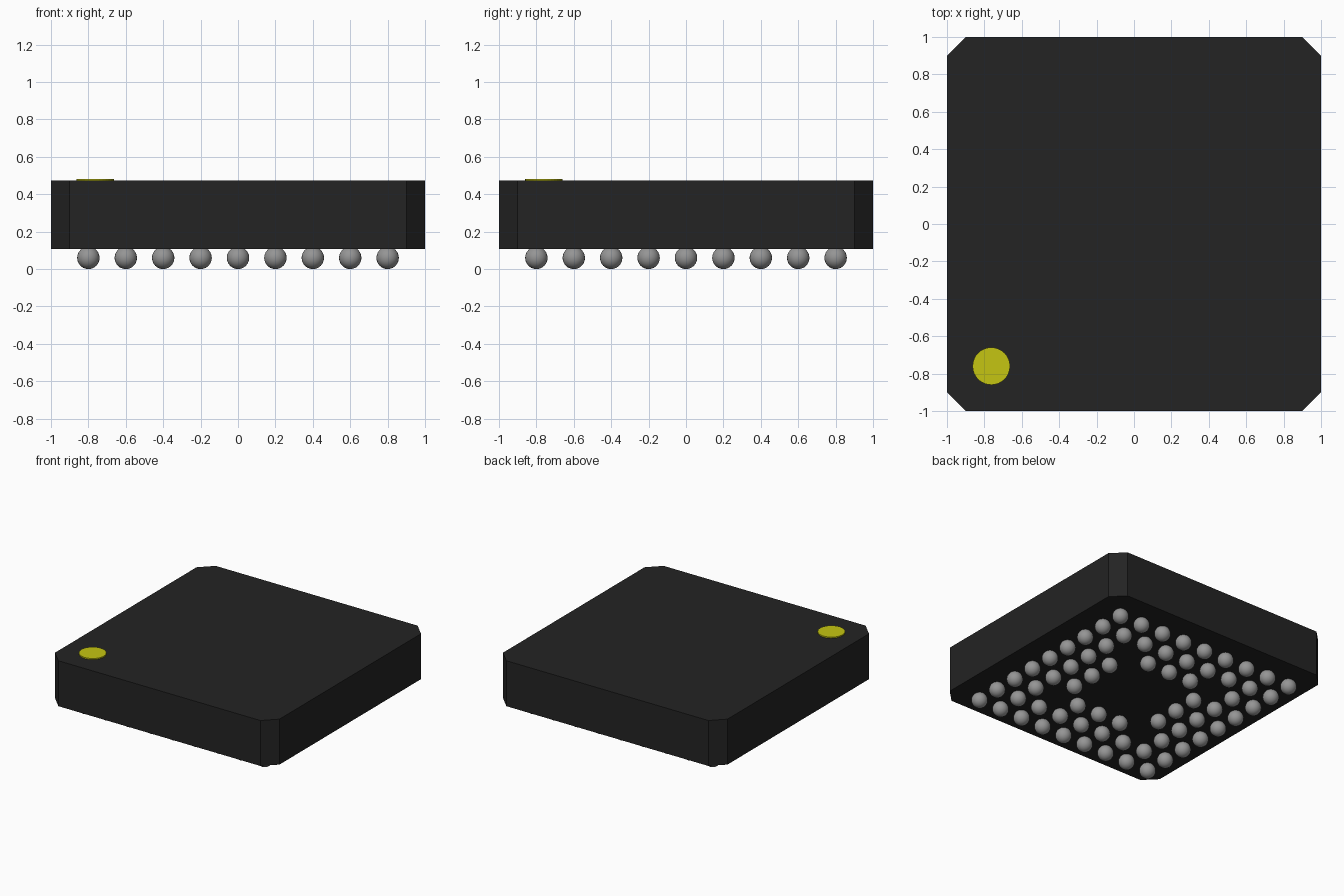
import bpy, bmesh, math

cube = bpy.data.objects.get("Cube")
if cube:
    bpy.data.objects.remove(cube)


def material(name, rgb):
    m = bpy.data.materials.new(name)
    m.use_nodes = True
    m.diffuse_color = (*rgb, 1)
    m.node_tree.nodes["Principled BSDF"].inputs["Base Color"].default_value = (*rgb, 1)
    return m


def add_object(name, mesh, mat=None, location=(0, 0, 0)):
    if mat:
        mesh.materials.append(mat)
    ob = bpy.data.objects.new(name, mesh)
    ob.location = location
    bpy.context.collection.objects.link(ob)
    return ob


def prism(name, outline, z0, z1, mat):
    """Extrude a flat outline from z0 up to z1."""
    bm = bmesh.new()
    face = bm.faces.new([bm.verts.new((x, y, z0)) for x, y in outline])
    ext = bmesh.ops.extrude_face_region(bm, geom=[face])
    top = [v for v in ext["geom"] if isinstance(v, bmesh.types.BMVert)]
    bmesh.ops.translate(bm, verts=top, vec=(0, 0, z1 - z0))
    bmesh.ops.recalc_face_normals(bm, faces=bm.faces)
    mesh = bpy.data.meshes.new(name)
    bm.to_mesh(mesh)
    bm.free()
    return add_object(name, mesh, mat)


black = material("matte black", (0.017, 0.017, 0.017))
yellow = material("marker yellow", (0.56, 0.56, 0.006))
grey = material("solder grey", (0.30, 0.30, 0.30))

BOTTOM, TOP = 0.107, 0.473
BALL_R, PITCH = 0.06, 0.2

# Package body: square with chamfered corners
c = 0.9
prism("package_body",
      [(-c, -1), (c, -1), (1, -c), (1, c), (c, 1), (-c, 1), (-1, c), (-1, -c)],
      BOTTOM, TOP, black)

# Round marker at the first-pin corner
ring = [math.tau * i / 32 for i in range(32)]
prism("corner_marker",
      [(-0.763 + 0.1 * math.cos(a), -0.76 + 0.1 * math.sin(a)) for a in ring],
      TOP, TOP + 0.0095, yellow)

# Shared solder ball mesh
bm = bmesh.new()
bmesh.ops.create_uvsphere(bm, u_segments=24, v_segments=12, radius=BALL_R)
for f in bm.faces:
    f.smooth = True
ball = bpy.data.meshes.new("solder_ball")
bm.to_mesh(ball)
bm.free()
ball.materials.append(grey)

# Ball grid: three rings of a 9 x 9 grid, the inner ring without its corners
for i in range(-4, 5):
    for j in range(-4, 5):
        a, b = abs(i), abs(j)
        if max(a, b) >= 2 and not (a == b == 2):
            add_object(f"solder_ball_{i + 5}_{j + 5}", ball,
                       location=(i * PITCH, j * PITCH, BALL_R))
